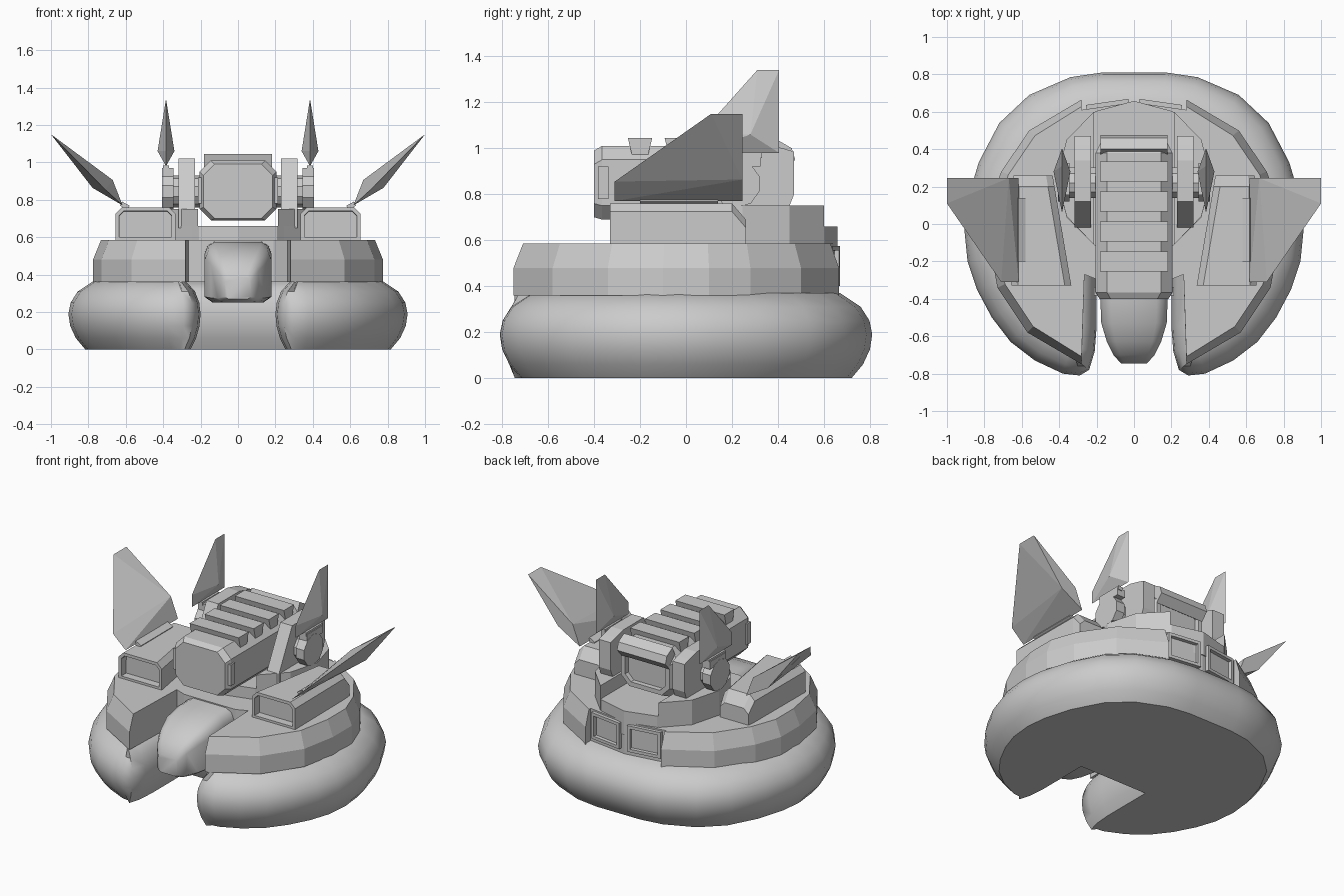
import bpy, bmesh, math
from mathutils import Vector, Matrix

if "Cube" in bpy.data.objects:
    bpy.data.objects.remove(bpy.data.objects["Cube"])


def finish(name, bm, mirror=False, smooth=None):
    bmesh.ops.recalc_face_normals(bm, faces=bm.faces[:])
    me = bpy.data.meshes.new(name)
    bm.to_mesh(me)
    bm.free()
    if smooth:
        me.shade_smooth()
        me.set_sharp_from_angle(angle=math.radians(smooth))
    ob = bpy.data.objects.new(name, me)
    bpy.context.collection.objects.link(ob)
    if mirror:
        ob.modifiers.new("Mirror", 'MIRROR')
    return ob


def loft(name, sections, recess=(), rim=0.02, depth=0.03, **kw):
    """Skin closed sections, cap both ends; recess 0 / 1 sinks the first / last cap."""
    bm = bmesh.new()
    rings = [[bm.verts.new(p) for p in s] for s in sections]
    n = len(rings[0])
    for a, b in zip(rings, rings[1:]):
        for i in range(n):
            j = (i + 1) % n
            bm.faces.new((a[i], a[j], b[j], b[i]))
    caps = [bm.faces.new(rings[0]), bm.faces.new(rings[-1])]
    bmesh.ops.recalc_face_normals(bm, faces=bm.faces[:])
    for c in recess:
        bmesh.ops.inset_region(bm, faces=[caps[c]], thickness=rim, use_even_offset=True)
        bmesh.ops.inset_region(bm, faces=[caps[c]], thickness=0.002, depth=-depth)
    return finish(name, bm, **kw)


def prism(name, pts, z0, z1, **kw):
    return loft(name, [[(x, y, z) for x, y in pts] for z in (z0, z1)], **kw)


def side_prism(name, yz, x0, x1, **kw):
    return loft(name, [[(x, y, z) for y, z in yz] for x in (x0, x1)], **kw)


def box(name, centre, size, rot=None, **kw):
    bm = bmesh.new()
    bmesh.ops.create_cube(bm, size=1)
    m = Matrix.Translation(centre) @ (rot or Matrix()) @ Matrix.Diagonal((*size, 1))
    bmesh.ops.transform(bm, matrix=m, verts=bm.verts[:])
    return finish(name, bm, **kw)


def hull(name, pts, **kw):
    bm = bmesh.new()
    for p in pts:
        bm.verts.new(p)
    bmesh.ops.convex_hull(bm, input=bm.verts[:])
    return finish(name, bm, **kw)


def whole(half):
    """Complete a half outline running from back to front on the +x side."""
    return half + [(-x, y) for x, y in reversed(half) if x > 0]


def inset(pts, d):
    """Move a clockwise outline inwards, less around the front slot."""
    out = []
    for i, p in enumerate(pts):
        p, a, b = Vector(p), Vector(pts[i - 1]), Vector(pts[(i + 1) % len(pts)])
        e, f = (p - a).normalized(), (b - p).normalized()
        n = Vector((e.y, -e.x)) + Vector((f.y, -f.x))
        n /= max(1 + e.dot(f), 0.5)
        k = 0.6 if abs(p.x) < 0.26 and p.y < 0 else 1
        out.append(p + n * d * k)
    return out


# Inflated skirt with a slot at the front
skirt = whole([(0.17, 0.81), (0.34, 0.785), (0.56, 0.69), (0.72, 0.54), (0.83, 0.33),
               (0.89, 0.13), (0.907, -0.03), (0.89, -0.2), (0.84, -0.35), (0.76, -0.5),
               (0.66, -0.63), (0.53, -0.73), (0.38, -0.80), (0.29, -0.81), (0.24, -0.78),
               (0.21, -0.68), (0.2, -0.55), (0.2, -0.25)])
skirt_profile = [(0.09, 0), (0.04, 0.06), (0.01, 0.125), (0, 0.19), (0.012, 0.25),
                 (0.05, 0.31), (0.14, 0.37)]
loft("skirt", [[(p[0], p[1], z) for p in inset(skirt, d)] for d, z in skirt_profile],
     smooth=50)

# Hull deck with chamfered upper edge
rim = [(0.28, 0.665), (0.56, 0.5), (0.71, 0.28), (0.775, 0.1), (0.775, -0.1),
       (0.73, -0.34), (0.57, -0.58), (0.28, -0.75)]
rim_top = [(max(0.28, x * 0.945), y * 0.945) for x, y in rim]


def deck_outline(r):
    return whole([(0, 0.65), (0.28, 0.61)] + r + [(0.265, -0.27), (0.19, -0.3)])


loft("hull_deck", [[(x, y, z) for x, y in deck_outline(r)]
                   for r, z in ((rim, 0.36), (rim, 0.48), (rim_top, 0.585))])

# Rear window frames
ang = -math.atan2(0.04, 0.28)
c, s = math.cos(ang), math.sin(ang)
frame = []
for off in (-0.02, 0.025):
    frame.append([(0.14 + u * c - off * s, 0.628 + u * s + off * c, z)
                  for u, z in ((-0.115, 0.4), (0.115, 0.4), (0.115, 0.575), (-0.115, 0.575))])
loft("rear_window_frame", frame, recess=(1,), mirror=True)

# Turret platform and its raised sides
prism("turret_platform", [(0.415 * math.sin(i * math.pi / 6), 0.243 + 0.415 * math.cos(i * math.pi / 6))
                          for i in range(12)], 0.5, 0.66)
prism("platform_side", [(0.215, 0.6), (0.36, 0.45), (0.415, 0.245), (0.36, 0.04), (0.215, -0.11)],
      0.57, 0.75, mirror=True)

# Front hood between the skirt lobes
hood = []
for y, w, zt, zb in ((-0.2, 0.18, 0.58, 0.25), (-0.4, 0.18, 0.575, 0.25), (-0.53, 0.175, 0.55, 0.25),
                     (-0.63, 0.145, 0.51, 0.25), (-0.70, 0.11, 0.46, 0.255), (-0.745, 0.07, 0.39, 0.27)):
    k = w * 0.25
    right = [(w - k, zb), (w, zb + k * 0.7), (w, zt - k * 1.5), (w - k * 0.4, zt - k * 0.5), (w - k * 1.3, zt)]
    hood.append([(x, y, z) for x, z in whole(right)])
loft("front_hood", hood, smooth=50)

# Side pods with front intakes
pod = []
for y, xi, xo, zt in ((-0.33, 0.335, 0.655, 0.76), (0.2, 0.425, 0.65, 0.76), (0.26, 0.435, 0.645, 0.69)):
    pod.append([(xi, y, 0.58), (xi, y, zt - 0.035), (xi + 0.035, y, zt), (xo - 0.035, y, zt),
                (xo, y, zt - 0.035), (xo, y, 0.58)])
loft("side_pod", pod, recess=(0,), depth=0.05, mirror=True)

# Swept wings with hinge bars
hull("wing", [(0.617, -0.31, 0.77), (0.71, -0.31, 0.855), (1.0, 0.11, 1.15), (1.0, 0.245, 1.15),
              (0.617, 0.245, 0.77), (0.67, 0.245, 0.906), (0.778, 0.245, 0.864)], mirror=True)
box("wing_hinge", (0.605, -0.03, 0.768), (0.045, 0.34, 0.025), Matrix.Rotation(-0.5, 4, 'Y'), mirror=True)

# Engine body with octagonal section
engine = []
for y, w, zb, zt in ((-0.40, 0.185, 0.70, 0.99), (-0.365, 0.205, 0.69, 1.01),
                     (0.38, 0.205, 0.69, 1.01), (0.43, 0.18, 0.71, 0.985)):
    k = 0.06
    engine.append([(x, y, z) for x, z in whole([(w - k, zb), (w, zb + k), (w, zt - k), (w - k, zt)])])
loft("engine_body", engine, recess=(1,), rim=0.03)
box("engine_side_vent", (0.2, -0.36, 0.85), (0.03, 0.045, 0.14), mirror=True)

# Cooling ribs across the engine top
for i in range(4):
    y = -0.2 + 0.16 * i
    side_prism(f"engine_rib_{i + 1}", [(y - 0.035, 0.97), (y - 0.053, 1.045), (y + 0.053, 1.045),
                                       (y + 0.035, 0.97)], -0.182, 0.182)
side_prism("engine_rear_cap", [(0.36, 0.95), (0.40, 1.035), (0.46, 1.0), (0.475, 0.95), (0.43, 0.9)], -0.18, 0.18)

# Engine brackets, axles and knobs
side_prism("engine_bracket", [(-0.02, 0.65), (-0.02, 0.75), (0.12, 1.02), (0.34, 1.02), (0.42, 1.0),
                              (0.47, 0.985), (0.47, 0.8), (0.41, 0.65)], 0.23, 0.318, mirror=True)


def disc(name, r, x0, x1, n):
    side_prism(name, [(0.22 + r * math.cos((i + 0.5) * math.tau / n), 0.845 + r * math.sin((i + 0.5) * math.tau / n))
                      for i in range(n)], x0, x1, mirror=True)


disc("axle", 0.085, 0.18, 0.35, 10)
disc("axle_knob", 0.105, 0.345, 0.407, 10)

# Tail fins on small mounts
box("fin_mount", (0.375, 0.24, 0.945), (0.06, 0.17, 0.05), mirror=True)
box("fin_hinge", (0.385, 0.24, 0.97), (0.03, 0.18, 0.025), mirror=True)
hull("tail_fin", [(0.385, 0.06, 0.98), (0.385, 0.06, 1.06), (0.385, 0.31, 1.34), (0.385, 0.405, 1.34),
                  (0.385, 0.405, 0.98), (0.34, 0.28, 1.06), (0.43, 0.28, 1.06)], mirror=True)
